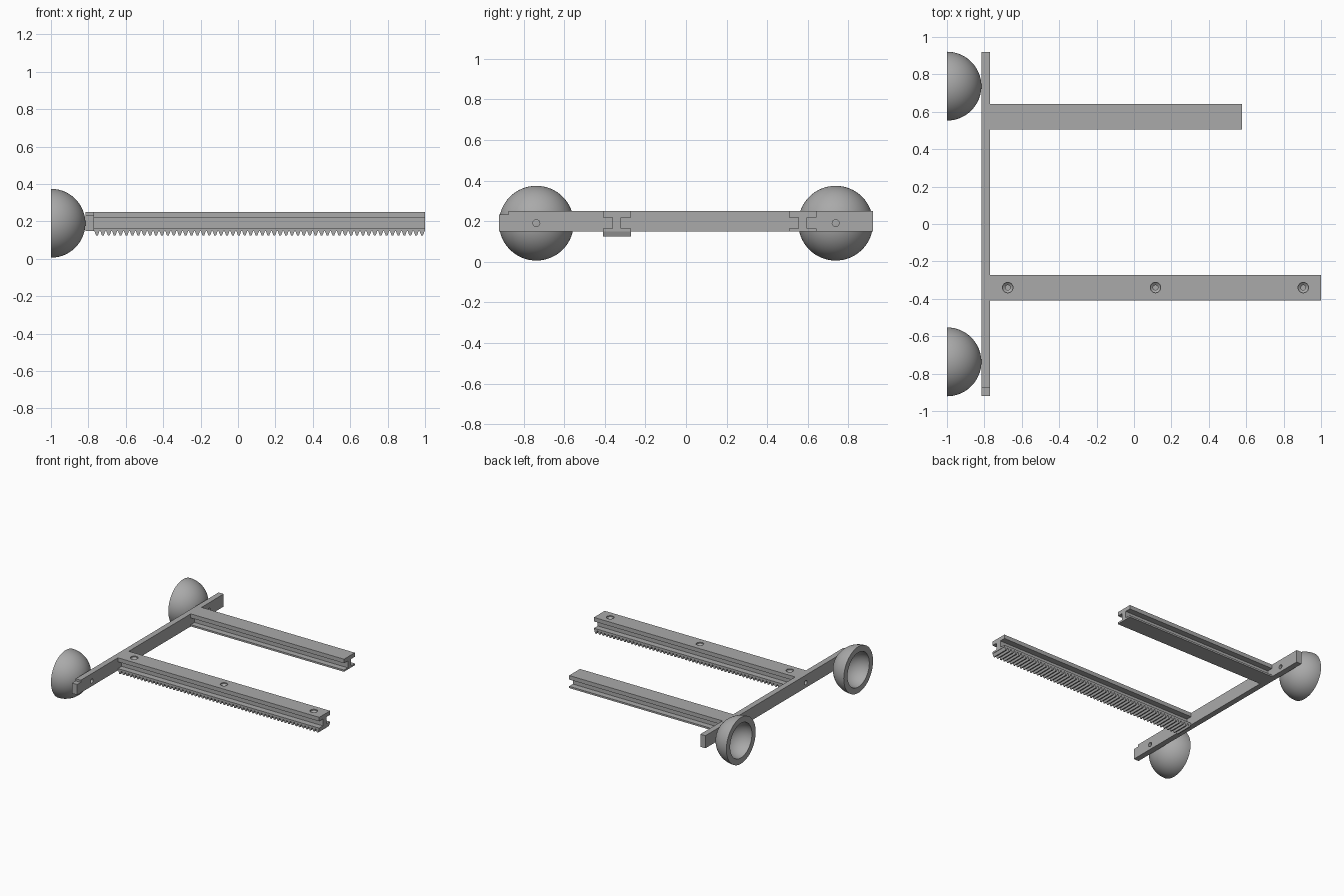
import bpy, bmesh, math
from mathutils import Matrix, Vector

cube = bpy.data.objects.get("Cube")
if cube:
    bpy.data.objects.remove(cube, do_unlink=True)

grey = bpy.data.materials.new("plain grey")
grey.use_nodes = True
grey.diffuse_color = (0.4, 0.4, 0.4, 1)
grey.node_tree.nodes["Principled BSDF"].inputs["Base Color"].default_value = (0.4, 0.4, 0.4, 1)

BOTTOM, TOP, MID = 0.149, 0.249, 0.19
BAR_BACK, BAR_FRONT = -0.815, -0.77
BOWL_Y, BOWL_R = 0.737, 0.184
FRONT_Y, REAR_Y = -0.34, 0.574


def finish(name, bm):
    bmesh.ops.recalc_face_normals(bm, faces=bm.faces)
    mesh = bpy.data.meshes.new(name)
    bm.to_mesh(mesh)
    bm.free()
    mesh.materials.append(grey)
    obj = bpy.data.objects.new(name, mesh)
    bpy.context.collection.objects.link(obj)
    return obj


def extrude(name, points, offset):
    """Sweep a closed outline along a straight offset."""
    bm = bmesh.new()
    face = bm.faces.new([bm.verts.new(p) for p in points])
    new = bmesh.ops.extrude_face_region(bm, geom=[face])["geom"]
    moved = [v for v in new if isinstance(v, bmesh.types.BMVert)]
    bmesh.ops.translate(bm, verts=moved, vec=Vector(offset))
    return finish(name, bm)


def lathe(name, outline, matrix, steps):
    """Turn a (radius, height) outline about local z, then place it."""
    bm = bmesh.new()
    verts = [bm.verts.new((r, 0, h)) for r, h in outline]
    edges = [bm.edges.new(pair) for pair in zip(verts, verts[1:])]
    bmesh.ops.spin(bm, geom=verts + edges, axis=(0, 0, 1), cent=(0, 0, 0),
                   angle=math.tau, steps=steps)
    bmesh.ops.remove_doubles(bm, verts=bm.verts, dist=1e-5)
    bmesh.ops.transform(bm, matrix=matrix, verts=bm.verts)
    return finish(name, bm)


def cut(obj, cutter):
    cutter.hide_render = True
    cutter.hide_viewport = True
    mod = obj.modifiers.new("hole", "BOOLEAN")
    mod.operation = "DIFFERENCE"
    mod.solver = "EXACT"
    mod.object = cutter


def smooth(obj):
    bpy.ops.object.select_all(action="DESELECT")
    obj.select_set(True)
    bpy.context.view_layer.objects.active = obj
    bpy.ops.object.shade_smooth_by_angle(angle=math.radians(30))


# Crossbar with a shallow step at its front end
STEP_Y, STEP_Z, END = -0.875, 0.232, 0.92
outline = [(-END, BOTTOM), (END, BOTTOM), (END, TOP), (STEP_Y, TOP), (STEP_Y, STEP_Z), (-END, STEP_Z)]
crossbar = extrude("crossbar", [(BAR_BACK, y, z) for y, z in outline], (BAR_FRONT - BAR_BACK, 0, 0))

# Bolt holes through the crossbar, at the bowls and behind the rails
turn_x = Matrix.Rotation(math.pi / 2, 4, "Y")
for y in (-BOWL_Y, BOWL_Y, FRONT_Y, REAR_Y):
    pin = [(0, -0.1), (0.017, -0.1), (0.017, 0.1), (0, 0.1)]
    place = Matrix.Translation((BAR_FRONT, y, MID)) @ turn_x
    cut(crossbar, lathe("bolt_hole_cutter", pin, place, 24))


# I-section rails
def rail(name, y, length):
    half, web, groove = 0.068, 0.021, 0.027
    side = [(half, BOTTOM), (half, MID - groove), (web, MID - groove),
            (web, MID + groove), (half, MID + groove), (half, TOP)]
    loop = side + [(-a, z) for a, z in reversed(side)]
    return extrude(name, [(BAR_FRONT, y + a, z) for a, z in loop], (length, 0, 0))


front_rail = rail("front_rail", FRONT_Y, 1.77)
rear_rail = rail("rear_rail", REAR_Y, 1.348)

# Countersunk screw holes in the front rail
for x in (-0.675, 0.115, 0.905):
    screw = [(0, -0.2), (0.013, -0.2), (0.013, -0.02), (0.028, -0.008), (0.028, 0.02), (0, 0.02)]
    cut(front_rail, lathe("screw_hole_cutter", screw, Matrix.Translation((x, FRONT_Y, TOP)), 24))

# Gear rack under the front rail
TEETH = 56
pitch = 1.77 / TEETH
tooth = [(0.08, 0), (0.36, -0.024), (0.64, -0.024), (0.92, 0)]
rack = []
for i in range(TEETH):
    rack += [(BAR_FRONT + (i + t) * pitch, FRONT_Y - 0.068, BOTTOM - 0.001 + z) for t, z in tooth]
rack = [(BAR_FRONT, FRONT_Y - 0.068, BOTTOM)] + rack + [(1, FRONT_Y - 0.068, BOTTOM)]
extrude("gear_rack", rack, (0, 0.136, 0))

# Hollow half-sphere bowls opening backwards from the crossbar
SEGS, INNER = 24, 0.137


def arc(radius):
    return [(radius * math.cos(a), radius * math.sin(a))
            for a in (i * math.pi / 2 / SEGS for i in range(SEGS + 1))]


for name, y in (("front_bowl", -BOWL_Y), ("rear_bowl", BOWL_Y)):
    shell = arc(BOWL_R)[::-1] + arc(INNER)
    bowl = lathe(name, shell, Matrix.Translation((-1, y, MID)) @ turn_x, 64)
    smooth(bowl)
